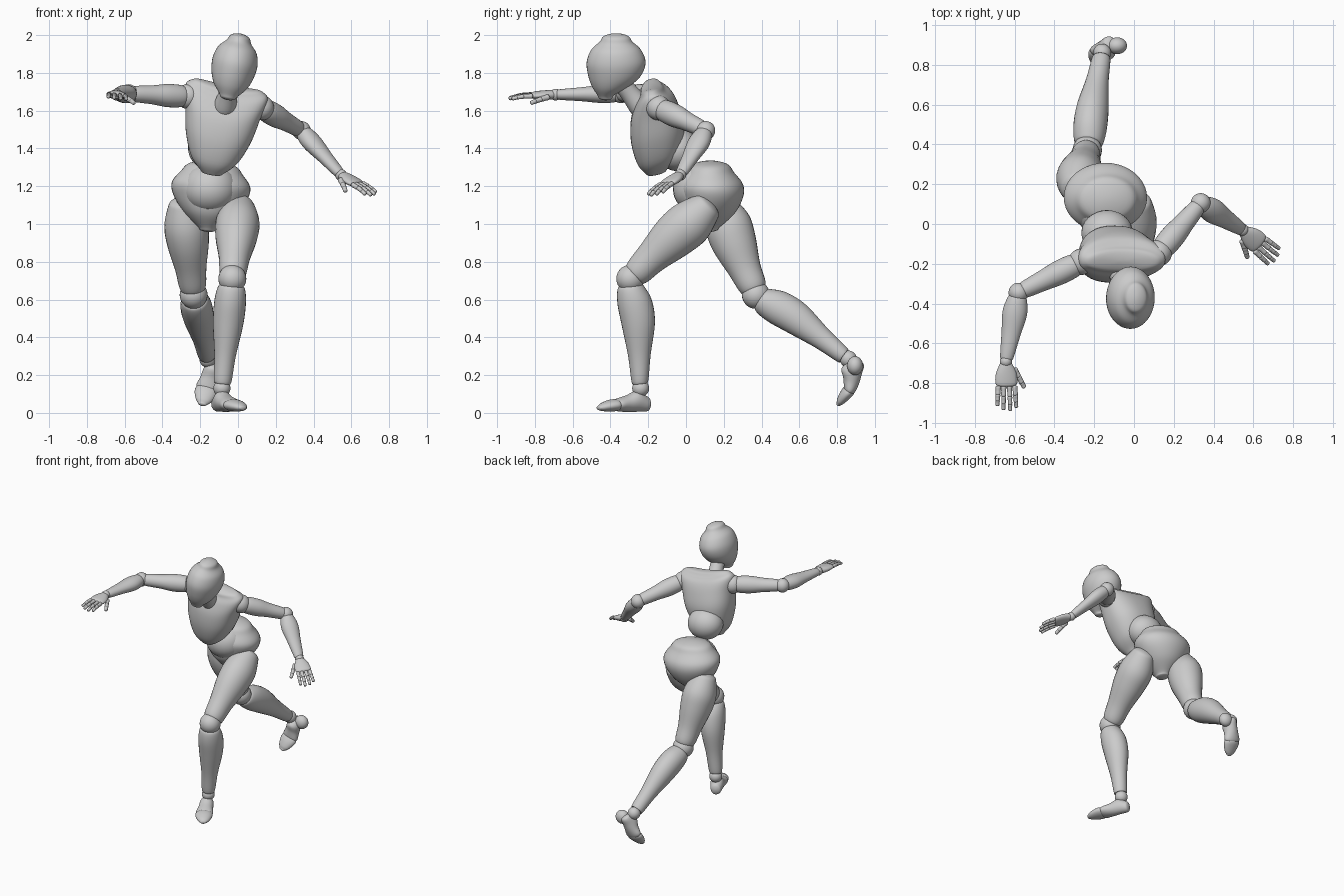
import bpy, bmesh, math
from mathutils import Vector as V


def spline(prof, sub=5):
    """Smooth a (t, rx, ry, offset) profile whose ends are poles."""
    def flip(p):
        return (p[0], -p[1], -p[2], p[3])
    pts = [flip(prof[1])] + list(prof) + [flip(prof[-2])]
    out = []
    for i in range(1, len(pts) - 2):
        for k in range(sub):
            u = k / sub
            out.append([0.5 * (2 * b + (c - a) * u + (2 * a - 5 * b + 4 * c - d) * u * u
                               + (3 * b - a - 3 * c + d) * u ** 3)
                        for a, b, c, d in zip(*pts[i - 1:i + 3])])
    return out + [list(prof[-1])]


def loft(name, a, b, prof, front=(0, -1, 0), cap=0.6, segs=28, power=1.0, lift=0.0, sub=5):
    """Closed round body along a-b; profile rows are (t, half width, half depth, forward offset)."""
    a, b = V(a), V(b)
    length = (b - a).length
    w = (b - a) / length
    f = V(front)
    f = (f - w * f.dot(w)).normalized()
    s = w.cross(f)

    def ends(p, sign):
        k = sign * cap * (p[1] + p[2]) / 2 / length
        return [(p[0] + k, 0, 0, p[3]), (p[0] + 0.7 * k, p[1] * 0.72, p[2] * 0.72, p[3])]
    full = ends(prof[0], -1) + list(prof) + ends(prof[-1], 1)[::-1]
    rows = spline(full, sub)
    bm = bmesh.new()

    def point(row, ang):
        t, rx, ry, off = row
        c, q = math.cos(ang), math.sin(ang)
        x = rx * math.copysign(abs(c) ** power, c)
        y = ry * math.copysign(abs(q) ** power, q) + off
        return bm.verts.new(a + w * (t * length + lift * x * x * max(t, 0)) + s * x + f * y)
    rings = [[point(r, 2 * math.pi * i / segs) for i in range(segs)] for r in rows[1:-1]]
    p0, p1 = point(rows[0], 0), point(rows[-1], 0)
    for i in range(segs):
        j = (i + 1) % segs
        bm.faces.new((p0, rings[0][j], rings[0][i]))
        bm.faces.new((p1, rings[-1][i], rings[-1][j]))
        for lo, hi in zip(rings, rings[1:]):
            bm.faces.new((lo[i], lo[j], hi[j], hi[i]))
    bmesh.ops.recalc_face_normals(bm, faces=bm.faces)
    return finish(name, bm)


def finish(name, bm):
    me = bpy.data.meshes.new(name)
    bm.to_mesh(me)
    bm.free()
    me.polygons.foreach_set("use_smooth", [True] * len(me.polygons))
    ob = bpy.data.objects.new(name, me)
    bpy.context.collection.objects.link(ob)
    return ob


def ball(name, loc, r, rot=(0, 0, 0), segs=28):
    bm = bmesh.new()
    bmesh.ops.create_uvsphere(bm, u_segments=segs, v_segments=segs // 2, radius=1)
    ob = finish(name, bm)
    ob.location, ob.rotation_euler = loc, rot
    ob.scale = r if isinstance(r, tuple) else (r, r, r)
    return ob


# Head and neck
loft("head", (-0.055, -0.37, 1.665), (0.01, -0.37, 1.985),
     [(0.06, 0.05, 0.045, 0.055), (0.2, 0.088, 0.098, 0.03), (0.38, 0.112, 0.14, 0.008),
      (0.6, 0.121, 0.156, 0), (0.8, 0.104, 0.132, 0), (0.93, 0.067, 0.088, 0)], segs=40)
loft("neck", (-0.07, -0.24, 1.62), (-0.03, -0.36, 1.77),
     [(0, 0.06, 0.06, 0), (0.5, 0.05, 0.05, 0), (1, 0.05, 0.05, 0)])

# Torso
loft("chest", (-0.14, -0.09, 1.27), (-0.06, -0.20, 1.70),
     [(0.06, 0.065, 0.06, 0.06), (0.2, 0.128, 0.115, 0.035), (0.45, 0.178, 0.145, 0.01),
      (0.7, 0.202, 0.135, -0.005), (0.88, 0.222, 0.105, -0.02), (0.97, 0.2, 0.07, -0.02)],
     cap=0.3, segs=48, power=0.85, lift=0.9)
ball("abdomen", (-0.135, -0.045, 1.395), (0.13, 0.115, 0.115), (0.4, 0.15, 0))
ball("waist", (-0.148, 0.075, 1.19), (0.147, 0.145, 0.135), (0.3, 0, 0))
loft("pelvis", (-0.16, 0.12, 0.97), (-0.135, 0.115, 1.31),
     [(0.04, 0.055, 0.06, 0), (0.25, 0.135, 0.13, -0.01), (0.5, 0.195, 0.165, -0.02),
      (0.7, 0.208, 0.17, -0.015), (0.88, 0.165, 0.13, -0.01)], cap=0.45, segs=40)

# Legs: (side, hip, knee, ankle)
legs = [("left", (0.005, 0.10, 1.08), (-0.03, -0.295, 0.71), (-0.085, -0.24, 0.13)),
        ("right", (-0.285, 0.185, 1.09), (-0.235, 0.37, 0.625), (-0.16, 0.86, 0.285))]
for side, hip, knee, ankle in legs:
    loft(side + "_thigh", hip, knee,
         [(0.0, 0.088, 0.09, 0), (0.2, 0.116, 0.123, 0), (0.42, 0.11, 0.118, 0.005),
          (0.7, 0.083, 0.088, 0.005), (0.9, 0.071, 0.074, 0)])
    ball(side + "_knee", knee, 0.074)
    loft(side + "_calf", knee, ankle,
         [(0.09, 0.073, 0.073, 0), (0.22, 0.084, 0.092, -0.012), (0.42, 0.08, 0.088, -0.02),
          (0.7, 0.057, 0.06, -0.01), (0.93, 0.047, 0.045, 0)], cap=0.4)
    ball(side + "_ankle", ankle, 0.045)

# Feet: (side, heel, ball of foot, toe tip, instep direction)
feet = [("left", (-0.115, -0.195, 0.05), (-0.03, -0.37, 0.042), (0.03, -0.465, 0.03), (0, 0, 1)),
        ("right", (-0.12, 0.905, 0.27), (-0.165, 0.868, 0.125), (-0.19, 0.80, 0.045), (0, -1, 0.3))]
for side, heel, mid, tip, up in feet:
    loft(side + "_foot", heel, mid,
         [(0.1, 0.038, 0.042, 0), (0.35, 0.048, 0.056, 0.015), (0.65, 0.052, 0.045, 0.005),
          (0.95, 0.06, 0.034, 0)], up)
    loft(side + "_toes", mid, tip,
         [(0.08, 0.06, 0.032, 0), (0.4, 0.056, 0.03, 0), (0.75, 0.04, 0.022, -0.002),
          (0.92, 0.024, 0.014, -0.004)], up)
ball("right_heel", (-0.085, 0.895, 0.25), (0.05, 0.042, 0.05))

# Arms: (side, shoulder, elbow, wrist)
arms = [("left", (0.125, -0.145, 1.615), (0.335, 0.105, 1.495), (0.545, -0.03, 1.26)),
        ("right", (-0.265, -0.19, 1.675), (-0.58, -0.345, 1.69), (-0.643, -0.69, 1.685))]
for side, shoulder, elbow, wrist in arms:
    ball(side + "_shoulder", shoulder, 0.066)
    loft(side + "_upper_arm", shoulder, elbow,
         [(0.12, 0.058, 0.058, 0), (0.35, 0.061, 0.061, 0), (0.6, 0.052, 0.05, 0),
          (0.9, 0.042, 0.042, 0)], (0, 0, 1))
    ball(side + "_elbow", elbow, 0.05)
    loft(side + "_forearm", elbow, wrist,
         [(0.1, 0.05, 0.045, 0), (0.3, 0.062, 0.048, 0), (0.6, 0.048, 0.037, 0),
          (0.93, 0.034, 0.028, 0)], (0, 0, 1))
    ball(side + "_wrist", wrist, 0.031)


# Hands: palm, jointed fingers and thumb
def hand(side, wrist, aim, up, thumb_sign):
    wrist, d, n = V(wrist), V(aim).normalized(), V(up)
    n = (n - d * n.dot(d)).normalized()
    s = d.cross(n) * thumb_sign
    loft(side + "_palm", wrist, wrist + d * 0.12,
         [(0.15, 0.034, 0.024, 0), (0.5, 0.052, 0.024, 0), (0.9, 0.055, 0.02, 0)], n)

    def digit(name, base, aim, lengths, r, curl):
        p, v = base, aim.normalized()
        for i, seg in enumerate(lengths):
            q = p + v * seg
            loft(f"{side}_{name}_{i + 1}", p, q,
                 [(0.1, r, r, 0), (0.5, r * 0.9, r * 0.9, 0), (0.9, r * 0.92, r * 0.92, 0)],
                 n, segs=12, sub=3)
            p, v, r = q, (v - n * curl).normalized(), r * 0.9
    for k, (o, size) in enumerate(((0.042, 0.92), (0.015, 1.05), (-0.014, 1.0), (-0.041, 0.82))):
        digit(f"finger_{k + 1}", wrist + d * 0.125 + s * o, d + s * o * 1.5,
              [0.05 * size, 0.037 * size, 0.03 * size], 0.0135, 0.12)
    digit("thumb", wrist + d * 0.04 + s * 0.042 - n * 0.008, d + s * 0.55 - n * 0.2,
          [0.045, 0.035, 0.028], 0.016, 0.05)


hand("right", arms[1][3], (0.02, -1, -0.03), (0.1, 0, 1), -1)
hand("left", arms[0][3], (0.155, -0.13, -0.085), (0.25, -0.3, 0.9), 1)
